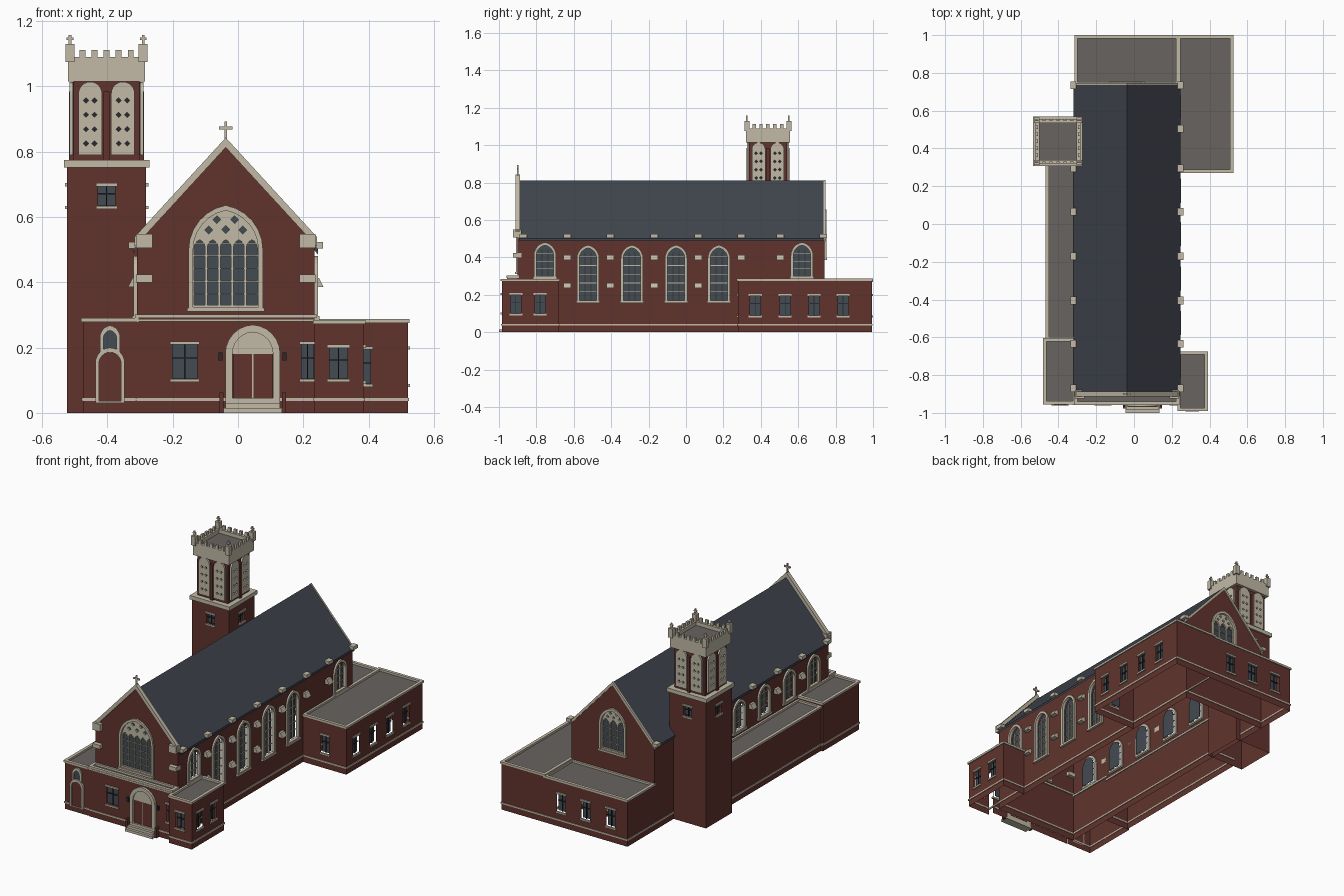
import bpy, bmesh
from math import sqrt, asin, sin, cos
from mathutils import Vector

if "Cube" in bpy.data.objects:
    bpy.data.objects.remove(bpy.data.objects["Cube"])


def material(name, rgb):
    m = bpy.data.materials.new(name)
    m.use_nodes = True
    m.diffuse_color = (*rgb, 1)
    m.node_tree.nodes["Principled BSDF"].inputs["Base Color"].default_value = (*rgb, 1)
    return m


BRICK = material("red brick", (0.12, 0.034, 0.027))
STONE = material("pale stone", (0.54, 0.49, 0.385))
SLATE = material("roof slate", (0.05, 0.058, 0.072))
GLASS = material("window glass", (0.055, 0.07, 0.085))
FLAT = material("flat roofing", (0.135, 0.125, 0.117))
METAL = material("dark metal", (0.02, 0.023, 0.03))

# Each side maps (across, up, outward) to the world
PLACE = {
    "S": lambda u, v, n, p: (u, p - n, v),
    "N": lambda u, v, n, p: (u, p + n, v),
    "E": lambda u, v, n, p: (p + n, u, v),
    "W": lambda u, v, n, p: (p - n, u, v),
    "T": lambda u, v, n, p: (u, v, p + n),
}


def plate(name, side, pos, loops, n0, n1, mat):
    """Flat shape with holes, from depth n0 to n1 (a single sheet if equal)."""
    bm = bmesh.new()
    put = PLACE[side]
    out = Vector(put(0, 0, 1, 0))
    ends = []
    for n in ((n0,) if n0 == n1 else (n0, n1)):
        rings = [[bm.verts.new(put(u, v, n, pos)) for u, v in lp] for lp in loops]
        edges = [bm.edges.new((r[i - 1], r[i])) for r in rings for i in range(len(r))]
        bmesh.ops.triangle_fill(bm, use_beauty=True, edges=edges, normal=out)
        ends.append(rings)
    if len(ends) == 2:
        for a, b in zip(*ends):
            for i in range(len(a)):
                bm.faces.new((a[i - 1], a[i], b[i], b[i - 1]))
        bmesh.ops.recalc_face_normals(bm, faces=bm.faces)
    else:
        bm.normal_update()
        bmesh.ops.reverse_faces(bm, faces=[f for f in bm.faces if f.normal.dot(out) < 0])
    me = bpy.data.meshes.new(name)
    bm.to_mesh(me)
    bm.free()
    me.materials.append(mat)
    ob = bpy.data.objects.new(name, me)
    bpy.context.collection.objects.link(ob)
    return ob


def rect(u0, u1, v0, v1):
    return [(u0, v0), (u1, v0), (u1, v1), (u0, v1)]


def arch(u, z0, z1, w, rise=1.2, steps=6):
    """Pointed arch outline with half width w and its tip at z1."""
    r = rise * w
    R = (w * w + r * r) / (2 * w)
    top = asin(min(1, r / R))
    curve = [(w - R + R * cos(top * i / steps), z1 - r + R * sin(top * i / steps)) for i in range(steps + 1)]
    right = [(u + x, z) for x, z in curve]
    left = [(u - x, z) for x, z in curve[-2::-1]]
    return [(u - w, z0), (u + w, z0)] + right + left


def diamond(u, v, r):
    return [(u - r, v), (u, v - r), (u + r, v), (u, v + r)]


def box(name, x0, x1, y0, y1, z0, z1, mat):
    plate(name, "T", 0, [rect(x0, x1, y0, y1)], z0, z1, mat)


def ring(name, x0, x1, y0, y1, z0, z1, out, inn, mat):
    plate(name, "T", 0, [rect(x0 - out, x1 + out, y0 - out, y1 + out),
                         rect(x0 + inn, x1 - inn, y0 + inn, y1 - inn)], z0, z1, mat)


def window(side, pos, u, z0, z1, w, kind):
    """Builds one window and returns the opening to leave in the wall."""
    if kind == "square":
        hole = rect(u - w, u + w, z0, z1)
        for z in (z0 - 0.006, z1 + 0.004):
            plate("window_sill", side, pos, [rect(u - w - .007, u + w + .007, z - .005, z + .005)], -.004, .007, STONE)
        plate("window_bar", side, pos, [rect(u - .002, u + .002, z0, z1)], -.012, -.006, METAL)
        zm = z0 + (z1 - z0) * 0.6
        plate("window_bar", side, pos, [rect(u - w, u + w, zm - .002, zm + .002)], -.012, -.006, METAL)
    else:
        hole = arch(u, z0, z1, w)
        plate("window_surround", side, pos, [arch(u, z0 - .01, z1 + .016, w + .014), hole], -.008, .01, STONE)
        plate("window_sill", side, pos, [rect(u - w - .018, u + w + .018, z0 - .015, z0 - .003)], -.004, .014, STONE)
        count = max(2, int((z1 - z0) / .055))
        bars = [z0 + (z1 - z0 - w) * i / count for i in range(1, count + 1)]
        plate("window_bars", side, pos, [rect(u - w, u + w, z - .002, z + .002) for z in bars], -.011, -.007, STONE)
        if kind == "arched":
            plate("window_mullions", side, pos,
                  [rect(u + d * w - .0025, u + d * w + .0025, z0, z1 - .5 * w) for d in (-.36, .36)], -.012, -.005, STONE)
        else:
            # Stone tracery with lancet lights and diamond openings
            n = kind
            gap = 2 * w / n
            lights = [arch(u + (i - (n - 1) / 2) * gap, z0 + .005, z1 - 1.2 * w + .03, gap / 2 - .0035, 1.4, 3)
                      for i in range(n)]
            gems = [diamond(u + a * w, z1 - b * w, .12 * w)
                    for a, b in ((-.27, .28), (.27, .28), (-.52, .6), (.52, .6), (0, .58))]
            plate("window_tracery", side, pos, [hole] + lights + gems, -.012, -.003, STONE)
    plate("window_glass", side, pos, [hole], -.016, -.014, GLASS)
    return hole


def wall(name, side, pos, outline, windows=()):
    holes = [window(side, pos, *w) for w in windows]
    plate(name, side, pos, [outline] + holes, 0, 0, BRICK)


def shell(name, x0, x1, y0, y1, h, wins, skip=""):
    for side, pos, a, b in (("S", y0, x0, x1), ("N", y1, x0, x1), ("E", x1, y0, y1), ("W", x0, y0, y1)):
        if side not in skip:
            wall(name + "_wall", side, pos, rect(a, b, 0, h), wins.get(side, ()))


def wing(name, x0, x1, y0, y1, h, wins, skip=""):
    shell(name, x0, x1, y0, y1, h - .005, wins, skip)
    ring(name + "_base_band", x0, x1, y0, y1, .036, .045, .004, .002, STONE)
    ring(name + "_coping", x0, x1, y0, y1, h - .012, h, .006, .012, STONE)
    box(name + "_flat_roof", x0, x1, y0, y1, h - .016, h - .013, FLAT)


def square(us, z0, z1, w):
    return [(u, z0, z1, w, "square") for u in us]


# Nave
XL, XR, YF, YB, CX = -.31, .235, -.9, .74, -.0375
bays = (-.524, -.289, -.053, .176)
ends = [(y, .30, .465, .046, "arched") for y in (-.754, .62)]
wall("nave_right_wall", "E", XR, rect(YF, YB, 0, .51), ends + [(y, .17, .45, .046, "arched") for y in bays])
wall("nave_left_wall", "W", XL, rect(YF, YB, 0, .51), ends[:1] + [(y, .30, .465, .046, "arched") for y in bays])


def gable(low, top):
    return [(XL, 0), (XR, 0), (XR, low), (CX, top), (XL, low)]


def chevron(half, low, top, thick):
    return [(CX - half, low), (CX, top), (CX + half, low),
            (CX + half, low - thick), (CX, top - thick), (CX - half, low - thick)]


wall("front_gable_wall", "S", YF, gable(.525, .825), [(CX, .325, .62, .1, 5)])
wall("rear_gable_wall", "N", YB, gable(.495, .795), [(CX, .40, .64, .075, 3)])
plate("nave_roof", "S", 0, [chevron(.283, .502, .812, .014)], -YB, .89, SLATE)
plate("front_gable_coping", "S", YF, [chevron(.28, .538, .843, .03)], -.012, .012, STONE)
plate("rear_gable_coping", "N", YB, [chevron(.283, .504, .815, .02)], -.004, .006, STONE)
ring("nave_base_band", XL, XR, YF, YB, .036, .045, .004, .002, STONE)
box("gable_cross_post", CX - .004, CX + .004, YF - .004, YF + .004, .835, .893, STONE)
box("gable_cross_arm", CX - .02, CX + .02, YF - .004, YF + .004, .868, .877, STONE)

# Stone brackets along both long walls, and gable corner stones
for y in (-.87, -.635, -.405, -.17, .065, .295, .505, .735):
    for x, s in ((XR, 1), (XL, -1)):
        x0, x1 = sorted((x - s * .004, x + s * .026))
        box("eaves_bracket", x0, x1, y - .02, y + .02, .504, .524, STONE)
        for z in (.235, .385):
            if -.8 < y < .6 and (z > .3 or (s > 0 and y < .2)):
                tri = [(x, z), (x + s * .027, z), (x + s * .013, z + .028), (x, z + .028)]
                plate("wall_bracket", "S", -y, [[(a, b) for a, b in tri]], 2 * -y - .02, 2 * -y + .02, STONE)
for x0 in (-.312, .188):
    box("corner_stone", x0, x0 + .05, YF - .025, YF + .02, .505, .548, STONE)
    box("corner_stone", x0, x0 + .05, YF - .025, YF + .02, .40, .424, STONE)

# Low wings around the nave
wing("porch", XL, XR, -.953, YF, .302, {"S": square((-.163,), .105, .21, .038) + square((.213,), .105, .21, .018)}, "NEW")
plate("porch_band", "S", -.953, [rect(XL - .015, XR, .28, .288)], 0, .005, STONE)
wing("front_left_wing", -.475, XL, -.95, -.61, .29, {}, "E")
wing("left_aisle", -.463, XL, -.61, .32, .268, {}, "ES")
wing("front_right_wing", XR, .385, -.985, -.68, .285,
     {"S": square((.308,), .105, .2, .028), "E": square((-.91, -.78), .1, .2, .028)}, "W")
wing("right_annex", XR, .52, .277, .994, .287,
     {"E": square((.37, .53, .685, .84), .09, .195, .028), "S": square((.38,), .09, .195, .026)}, "W")
wing("rear_annex", XL, XR, YB, .994, .28, {"N": square((-.2, -.035, .125), .09, .195, .028)}, "SE")

# Main entrance with steps
DX, FY = .045, -.953
plate("entrance_surround", "S", FY, [arch(DX, 0, .27, .084, 1.05), arch(DX, -.0, .247, .062, 1.05)], -.003, .014, STONE)
plate("entrance_tympanum", "S", FY, [arch(DX, .18, .247, .062, 1.05)], 0, .006, STONE)
plate("entrance_doors", "S", FY, [rect(DX - .06, DX + .06, .03, .18)], 0, .006, BRICK)
plate("door_joint", "S", FY, [rect(DX - .002, DX + .002, .045, .18)], 0, .009, STONE)
for i in range(3):
    w = .078 + .006 * i
    box("entrance_step", DX - w, DX + w, FY - .0155 * (i + 1), FY, 0, .045 - .015 * i, STONE)
for s in (-1, 1):
    box("step_pier", DX + s * .096 - .006, DX + s * .096 + .006, FY - .025, FY, 0, .062, BRICK)
    box("entrance_lamp", DX + s * .098 - .006, DX + s * .098 + .006, FY - .012, FY, .16, .185, METAL)

# Side door with a small arched light above
SX = -.392
plate("side_light_surround", "S", -.95, [arch(SX, .185, .268, .031), arch(SX, .195, .252, .02)], 0, .008, STONE)
plate("side_light_glass", "S", -.95, [arch(SX, .195, .252, .02)], 0, .003, GLASS)
plate("side_door_surround", "S", -.95, [arch(SX, .03, .2, .045, 1.05), arch(SX, .036, .186, .034, 1.05)], 0, .012, STONE)
plate("side_door", "S", -.95, [arch(SX, .036, .186, .034, 1.05)], 0, .006, BRICK)

# Tower
TX, TY, H = -.4025, .438, .121
sides = (("S", TY, -1, TX), ("N", TY, 1, TX), ("E", TX, 1, TY), ("W", TX, -1, TY))


def square_ring(name, half, thick, z0, z1, mat):
    ring(name, TX - half, TX + half, TY - half, TY + half, z0, z1, 0, thick, mat)


shell("tower", TX - H, TX + H, TY - H, TY + H, .755,
      {s: square((c,), .635, .695, .026) for s, p, d, c in sides})
box("tower_cornice", TX - .131, TX + .131, TY - .131, TY + .131, .752, .775, STONE)
B = .101
box("belfry", TX - B, TX + B, TY - B, TY + B, .775, 1.05, BRICK)
for s, p, d, c in sides:
    face = p + d * B
    for k in (-.05, .05):
        outline = arch(c + k, .79, 1.014, .036, 1.0)
        dots = [diamond(c + k + a, .825 + .044 * i, .008) for a in (-.013, .013) for i in range(4)]
        plate("belfry_louvre_back", s, face, [outline], 0, .003, METAL)
        plate("belfry_louvre", s, face, [outline] + dots, .003, .012, STONE)
    plate("belfry_pilaster", s, face, [rect(c - .009, c + .009, .775, .985)], 0, .014, BRICK)
    for i in range(-2, 3):
        m = c + i * .037
        plate("battlement", s, p + d * .118, [rect(m - .009, m + .009, 1.085, 1.112)], -.012, 0, STONE)
square_ring("tower_crown", .118, .02, 1.015, 1.09, STONE)
box("tower_flat_roof", TX - .1, TX + .1, TY - .1, TY + .1, 1.05, 1.068, FLAT)
for sx in (-1, 1):
    for sy in (-1, 1):
        x, y = TX + sx * .112, TY + sy * .112
        box("pinnacle", x - .014, x + .014, y - .014, y + .014, 1.075, 1.13, STONE)
        box("pinnacle_cross_post", x - .004, x + .004, y - .004, y + .004, 1.13, 1.158, STONE)
        box("pinnacle_cross_arm", x - .01, x + .01, y - .004, y + .004, 1.142, 1.149, STONE)
